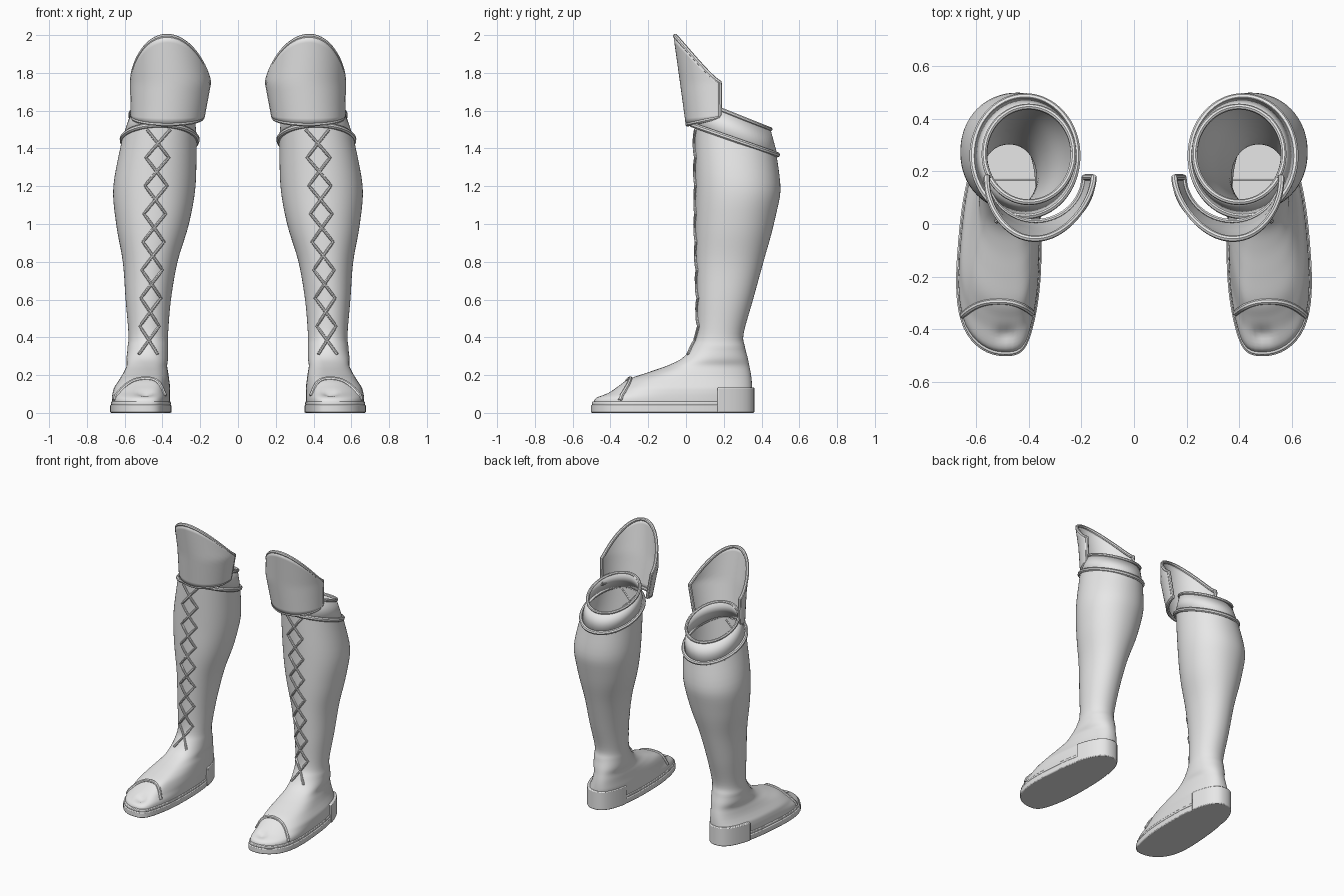
import bpy, bmesh, math
from math import sin, cos, pi
from mathutils import Vector
from mathutils.bvhtree import BVHTree

if "Cube" in bpy.data.objects:
    bpy.data.objects.remove(bpy.data.objects["Cube"])

GREY = (0.8, 0.8, 0.8, 1)
leather = bpy.data.materials.new("light_grey")
leather.use_nodes = True
leather.diffuse_color = GREY
leather.node_tree.nodes["Principled BSDF"].inputs["Base Color"].default_value = GREY

SEG = 64


def clamp(v):
    return max(0.0, min(1.0, v))


def lerp(a, b, t):
    return a + (b - a) * t


def finish(obj, thickness=0, bevel=0):
    """Material, shading and mirrored second boot."""
    obj.data.materials.append(leather)
    bpy.ops.object.select_all(action="DESELECT")
    obj.select_set(True)
    bpy.context.view_layer.objects.active = obj
    bpy.ops.object.shade_smooth_by_angle(angle=math.radians(40))
    if thickness:
        obj.modifiers.new("thickness", "SOLIDIFY").thickness = thickness
    if bevel:
        mod = obj.modifiers.new("bevel", "BEVEL")
        mod.width, mod.segments = bevel, 2
    mirror = obj.modifiers.new("other_boot", "MIRROR")
    mirror.use_mirror_merge = False
    return obj


def loft(name, rows, closed=True, caps=False, **kw):
    """Skin a list of equally long point rows."""
    bm = bmesh.new()
    grid = [[bm.verts.new(p) for p in row] for row in rows]
    n = len(rows[0])
    for a, b in zip(grid, grid[1:]):
        for i in range(n if closed else n - 1):
            j = (i + 1) % n
            bm.faces.new((a[i], a[j], b[j], b[i]))
    if caps:
        bm.faces.new(grid[0])
        bm.faces.new(grid[-1])
    bmesh.ops.recalc_face_normals(bm, faces=bm.faces)
    mesh = bpy.data.meshes.new(name)
    bm.to_mesh(mesh)
    bm.free()
    obj = bpy.data.objects.new(name, mesh)
    bpy.context.collection.objects.link(obj)
    return finish(obj, **kw)


def tube(name, paths, radius, cyclic=False):
    """Round cord along one or more point paths, as a mesh."""
    curve = bpy.data.curves.new(name, "CURVE")
    curve.dimensions = "3D"
    curve.bevel_depth, curve.bevel_resolution = radius, 2
    curve.use_fill_caps = True
    for path in paths:
        spline = curve.splines.new("POLY")
        spline.points.add(len(path) - 1)
        for point, co in zip(spline.points, path):
            point.co = (*co, 1)
        spline.use_cyclic_u = cyclic
    obj = bpy.data.objects.new(name, curve)
    bpy.context.collection.objects.link(obj)
    bpy.ops.object.select_all(action="DESELECT")
    obj.select_set(True)
    bpy.context.view_layer.objects.active = obj
    bpy.ops.object.convert(target="MESH")
    return finish(bpy.context.view_layer.objects.active)


def section(z, x0, x1, y0, y1):
    """Horizontal slice: oval on the leg, foot outline near the ground."""
    foot = clamp((0.35 - z) / 0.2)
    power = 2 / lerp(2.1, 2.5, foot)
    tilt = 0.35 * clamp((z - 1.1) / 0.34)
    points = []
    for i in range(SEG):
        a = 2 * pi * i / SEG
        s, c = sin(a), cos(a)
        u = math.copysign(abs(s) ** power, s)
        v = math.copysign(abs(c) ** power, c)
        y = lerp(y0, y1, (v + 1) / 2)
        x = lerp(x0, x1, (u + 1) / 2)
        x -= foot * 0.07 * (v + 1) / 2 * (u + 1) / 2      # narrower heel
        x -= foot * 0.04 * clamp(-v) ** 6                 # toe tip leans inward
        points.append(Vector((x, y, z - tilt * (y - 0.26))))
    return points


def smooth_keys(keys, steps=5):
    """Catmull-Rom interpolation of the key slices."""
    out = []
    for i in range(len(keys) - 1):
        quad = [keys[max(i - 1, 0)], keys[i], keys[i + 1], keys[min(i + 2, len(keys) - 1)]]
        for k in range(steps):
            t = k / steps
            out.append([b + t / 2 * (c - a + t * (2*a - 5*b + 4*c - d + t * (3*(b - c) + d - a)))
                        for a, b, c, d in zip(*quad)])
    return out + [keys[-1]]


# Foot and shaft: height, inner x, outer x, front y, back y
KEYS = [
    (.05, .36, .695, -.49, .35), (.08, .36, .695, -.475, .35),
    (.11, .36, .69, -.41, .35), (.14, .36, .68, -.36, .35),
    (.18, .365, .65, -.3, .347), (.215, .37, .625, -.2, .342),
    (.25, .375, .605, -.1, .335), (.29, .37, .6, -.02, .327),
    (.35, .37, .585, .03, .312), (.42, .37, .58, .058, .305),
    (.6, .355, .595, .06, .355), (.8, .32, .61, .055, .41),
    (1, .26, .645, .05, .465), (1.2, .225, .66, .05, .5),
    (1.44, .22, .615, .045, .48)]
rows = [section(*k) for k in smooth_keys(KEYS)]
for p in (p for row in rows for p in row):
    if p.z > 0.07:                                        # pinch in the toe cap
        p.z -= 0.02 * math.exp(-((p.x - .49) ** 2 + (p.y + .42) ** 2) / .0008)
body = loft("boot_body", rows)
surface = BVHTree.FromPolygons([v.co for v in body.data.vertices],
                               [list(p.vertices) for p in body.data.polygons])

# Sole and heel block
SOLE = (.352, .705, -.503, .355)
outline = section(0, *SOLE)
loft("sole", [[(p.x, p.y, z) for p in outline] for z in (0, .042)], caps=True, bevel=.006)
loft("sole_welt", [[(p.x, p.y, z) for p in section(0, .356, .7, -.498, .352)]
                   for z in (.04, .06)], caps=True, bevel=.005)
half = [p for p in section(0, .348, .71, -.503, .362) if p.y > 0.145]
half.sort(key=lambda p: math.atan2(p.x - .5, p.y - .15))
loft("heel_block", [[(p.x, p.y, z) for p in half] for z in (0, .135)], caps=True, bevel=.006)


# Collar: tilted band with a cord on each edge
def tilted_ring(cx, cy, rx, ry, z, slope):
    return [(cx + rx * sin(a), cy + ry * cos(a), z - slope * ry * cos(a))
            for a in (2 * pi * i / SEG for i in range(SEG))]


low = tilted_ring(.415, .258, .198, .226, 1.446, .35)
high = tilted_ring(.4, .265, .17, .182, 1.575, .4)
loft("collar", [low, high], thickness=.012)
tube("collar_lower_cord", [low], .014, True)
tube("collar_upper_cord", [high], .011, True)


# Knee guard: curved plate rising to a point in front
def guard_point(a, v):
    c = max(cos(a), 0)
    z = lerp(1.565 - .037 * c, 1.75 + .245 * c ** 1.3, v)
    h = clamp((z - 1.53) / .22)
    top = clamp((z - 1.75) / .25)
    cx = lerp(.375, .357, h) + .02 * top
    ry = lerp(.17, .2, h) + .035 * top
    return (cx + lerp(.18, .203, h) * sin(a), .178 - ry * cos(a), z)


COLS, LEVELS = 40, 14
angles = [pi * (i / COLS - .5) for i in range(COLS + 1)]
heights = [i / LEVELS for i in range(LEVELS + 1)]
loft("knee_guard", [[guard_point(a, v) for a in angles] for v in heights],
     closed=False, thickness=.01)
edge = ([guard_point(a, 0) for a in angles]
        + [guard_point(angles[-1], v) for v in heights[1:]]
        + [guard_point(a, 1) for a in reversed(angles[:-1])]
        + [guard_point(angles[0], v) for v in reversed(heights[1:-1])])
tube("knee_guard_rim", [edge], .012, True)

# Crossed laces lying on the front of the shaft
CROSSES, SUB = 8, 8
laces = []
for side in (-1, 1):
    path = []
    for i in range(CROSSES * SUB + 1):
        t = i / (CROSSES * SUB)
        phase = (i / SUB) % 2
        swing = 1 - 2 * abs(phase - 2 * (phase > 1)) if phase <= 1 else 2 * phase - 3
        x = lerp(.42, .475, t) + side * swing * lerp(.062, .05, t)
        z = lerp(1.5, .31, t)
        hit = surface.ray_cast(Vector((x, -1, z)), Vector((0, 1, 0)))
        if hit[0]:
            path.append(hit[0] + Vector((0, -.004, 0)))
    laces.append(path)
tube("laces", laces, .008)

# Cord arching over the toes
toe_cord = []
for i in range(33):
    s = i / 16 - 1
    x, y = .515 + .157 * s, -.295 - .075 * abs(s) ** 2.5
    hit = surface.ray_cast(Vector((x, y, 1)), Vector((0, 0, -1)))
    if hit[0] and hit[0].z < .4:
        toe_cord.append(hit[0])
tube("toe_cord", [toe_cord], .012)
